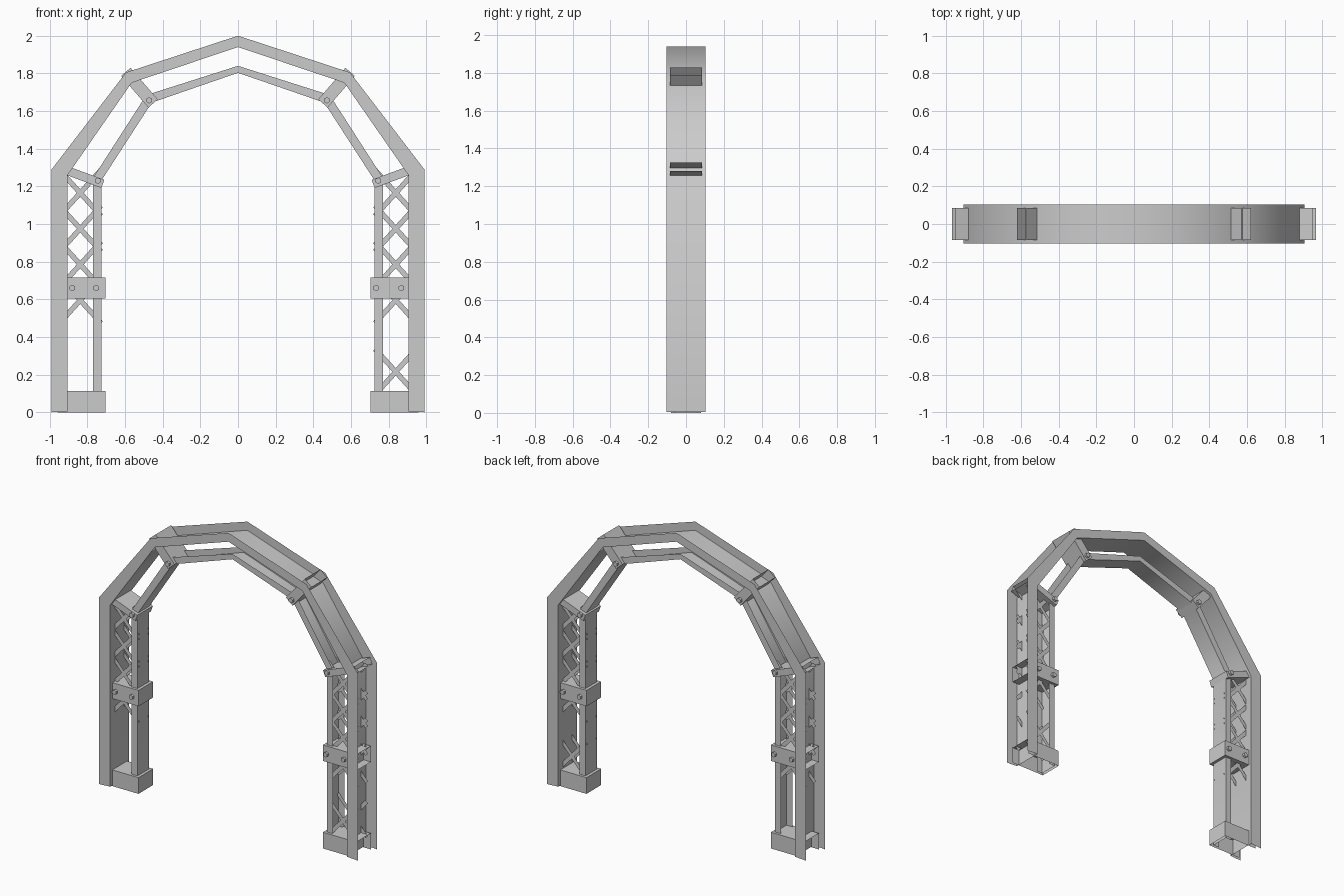
import bpy, bmesh, math
from mathutils import Vector, Matrix

if "Cube" in bpy.data.objects:
    bpy.data.objects.remove(bpy.data.objects["Cube"])


def make(name, verts, faces, smooth=False):
    me = bpy.data.meshes.new(name)
    me.from_pydata([tuple(v) for v in verts], [], faces)
    ob = bpy.data.objects.new(name, me)
    bpy.context.collection.objects.link(ob)
    if smooth:
        bpy.ops.object.select_all(action='DESELECT')
        ob.select_set(True)
        bpy.context.view_layer.objects.active = ob
        bpy.ops.object.shade_smooth_by_angle(angle=math.radians(60))
    return ob


def mirrored(half):
    return [(-x, z) for x, z in half] + [(x, z) for x, z in reversed(half[:-1])]


def channel(name, outer, inner, hy):
    # sheet channel: web on the inner line, flanges reaching to the outer line
    outer, inner = mirrored(outer), mirrored(inner)
    verts, faces = [], []
    for (ox, oz), (ix, iz) in zip(outer, inner):
        verts += [(ox, -hy, oz), (ix, -hy, iz), (ix, hy, iz), (ox, hy, oz)]
    for i in range(len(outer) - 1):
        a, b = 4 * i, 4 * i + 4
        for k in range(3):
            faces.append((a + k, b + k, b + k + 1, a + k + 1))
    return make(name, verts, faces, True)


def sleeve(name, p_in, p_out, width, hy, bottom=True):
    # sheet box, closed at the inner end and open at the outer end
    p, q = Vector((p_in[0], 0, p_in[1])), Vector((p_out[0], 0, p_out[1]))
    d = (q - p).normalized()
    n = Vector((-d.z, 0, d.x)) * width / 2
    if n.z < 0:
        n = -n
    y = Vector((0, hy, 0))
    verts = []
    for c in (p, q):
        verts += [c - n - y, c + n - y, c + n + y, c - n + y]
    faces = [(0, 1, 2, 3), (0, 4, 5, 1), (1, 5, 6, 2), (2, 6, 7, 3)]
    if bottom:
        faces.append((3, 7, 4, 0))
    return make(name, verts, faces)


def bolts(name, spots, hy, r=0.017):
    # hexagonal bolt heads, spots are (x, z, facing)
    bm = bmesh.new()
    for x, z, f in spots:
        m = Matrix.Translation((x, f * (hy + 0.005), z)) @ Matrix.Rotation(math.pi / 2, 4, 'X')
        bmesh.ops.create_cone(bm, cap_ends=True, segments=6, radius1=r, radius2=r,
                              depth=0.022, matrix=m)
    me = bpy.data.meshes.new(name)
    bm.to_mesh(me)
    bm.free()
    bpy.context.collection.objects.link(bpy.data.objects.new(name, me))


def lattice(name, cx, centres, y_offset):
    # crossed flat straps on the front and back of a leg
    verts, faces = [], []
    for z in centres:
        for s in (-1, 1):
            d = Vector((0.67, 0, 0.74 * s)) * 0.165
            n = Vector((-0.74 * s, 0, 0.67)) * 0.0135
            for y in (-y_offset, y_offset):
                c = Vector((cx, y, z))
                i = len(verts)
                verts += [c - d - n, c + d - n, c + d + n, c - d + n]
                faces.append((i, i + 1, i + 2, i + 3))
    make(name, verts, faces)


# main arch and thinner inner rail
channel("outer_arch", [(0.99, 0), (0.99, 1.29), (0.595, 1.805), (0, 2.0)],
        [(0.905, 0.005), (0.905, 1.26), (0.565, 1.75), (0, 1.94)], 0.103)
channel("inner_rail", [(0.77, 0), (0.77, 1.245), (0.487, 1.685), (0, 1.84)],
        [(0.725, 0), (0.725, 1.232), (0.458, 1.645), (0, 1.803)], 0.062)

for s, side in ((-1, "left"), (1, "right")):
    # base and mid-height blocks
    sleeve(side + "_base", (s * 0.705, 0.056), (s * 0.96, 0.056), 0.112, 0.08, False)
    sleeve(side + "_leg_block", (s * 0.705, 0.66), (s * 0.96, 0.66), 0.11, 0.08)
    # brackets at the bends
    sleeve(side + "_lower_bracket", (s * 0.718, 1.213), (s * 0.96, 1.303), 0.046, 0.085)
    sleeve(side + "_upper_bracket", (s * 0.451, 1.64), (s * 0.596, 1.808), 0.066, 0.085)
    bolts(side + "_bracket_bolts",
          [(s * 0.745, 1.23, f) for f in (-1, 1)] + [(s * 0.472, 1.657, f) for f in (-1, 1)], 0.085)
    front, back = (0.88, 0.753), (0.868, 0.734)
    if s > 0:
        front, back = back, front
    bolts(side + "_block_bolts", [(s * x, 0.66, -1) for x in front]
          + [(s * x, 0.66, 1) for x in back], 0.08)
    # cross bracing, the right leg has one extra cross low down
    zs = [0.595, 0.785, 0.975, 1.165] + ([0.215] if s > 0 else [])
    lattice(side + "_cross_bracing", s * 0.838, zs, 0.05)
